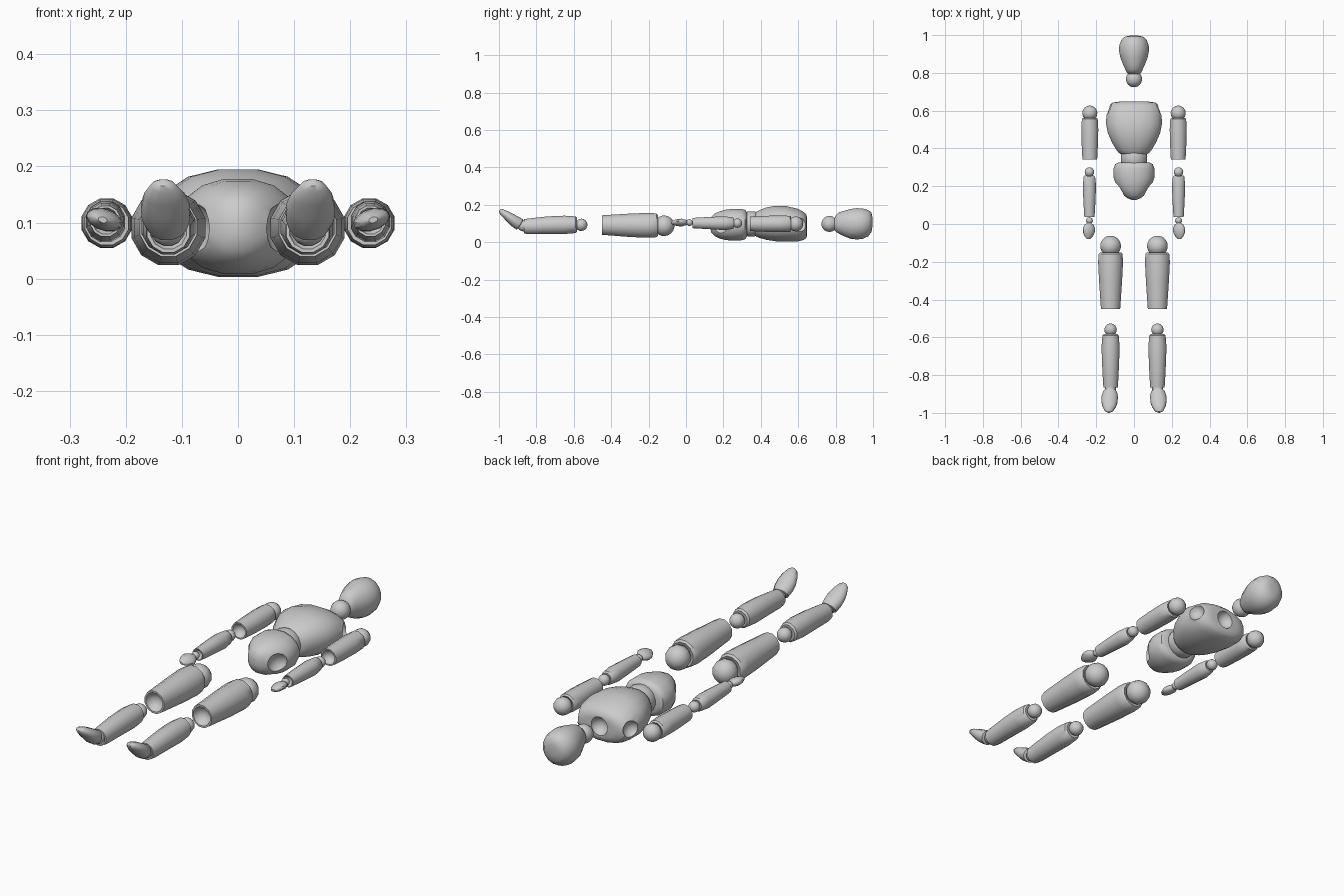
import bpy, bmesh, math
from mathutils import Matrix, Vector


def loft(name, rings, n=12, power=1.0, matrix=None, flip=False):
    """Skin rings (y, half width, z low, z high) along y, capping both ends."""
    bm = bmesh.new()
    loops = []
    k = 1 / math.cos(math.pi / n)
    for y, rx, lo, hi in rings:
        loop = []
        for i in range(n):
            a = 2 * math.pi * (i + 0.5) / n
            c, s = math.cos(a) * k, math.sin(a) * k
            c = math.copysign(abs(c) ** power, c)
            s = math.copysign(abs(s) ** power, s)
            loop.append(bm.verts.new((rx * c, y, (lo + hi) / 2 + s * (hi - lo) / 2)))
        loops.append(loop)
    for a, b in zip(loops, loops[1:]):
        for i in range(n):
            j = (i + 1) % n
            bm.faces.new((a[i], a[j], b[j], b[i]))
    bm.faces.new(loops[0])
    bm.faces.new(loops[-1])
    if matrix:
        bm.transform(matrix)
    if flip:
        bm.transform(Matrix.Scale(-1, 4, Vector((1, 0, 0))))
    bmesh.ops.recalc_face_normals(bm, faces=bm.faces)
    mesh = bpy.data.meshes.new(name)
    bm.to_mesh(mesh)
    bm.free()
    ob = bpy.data.objects.new(name, mesh)
    bpy.context.collection.objects.link(ob)
    return ob


def smooth(ob, angle=42):
    bpy.ops.object.select_all(action='DESELECT')
    ob.select_set(True)
    bpy.context.view_layer.objects.active = ob
    bpy.ops.object.shade_smooth_by_angle(angle=math.radians(angle))


def ball(y, z, r, end=140, steps=7):
    """Rings of a ball joint, starting at its +y pole."""
    out = []
    for i in range(steps + 1):
        a = math.radians(8 + (end - 8) * i / steps)
        q = r * math.sin(a)
        out.append((y + r * math.cos(a), q, z - q, z + q))
    return out


def socket(y, rx, lo, hi, depth):
    """Rings of a hollow cup in the -y end of a limb."""
    z, rz = (lo + hi) / 2, (hi - lo) / 2
    return [(y + depth * d, rx * s, z - rz * s, z + rz * s)
            for s, d in ((0.84, 0), (0.76, 0.4), (0.58, 0.72), (0.33, 0.93), (0.06, 1))]


def carve(ob, spheres):
    """Cut ball sockets out of a part."""
    for centre, r in spheres:
        bpy.ops.mesh.primitive_uv_sphere_add(segments=16, ring_count=10, radius=r, location=centre)
        cutter = bpy.context.object
        cutter.name = "socket_cutter"
        cutter.hide_render = True
        mod = ob.modifiers.new("socket", 'BOOLEAN')
        mod.operation = 'DIFFERENCE'
        mod.solver = 'EXACT'
        mod.object = cutter
        bpy.context.view_layer.objects.active = ob
        bpy.ops.object.modifier_apply(modifier=mod.name)
        bpy.data.objects.remove(cutter)


# Head with its neck ball
neck = ball(0.767, 0.098, 0.043, 130)[::-1]
smooth(loft("head", [
    (0.997, 0.022, 0.085, 0.130), (0.992, 0.048, 0.055, 0.158), (0.975, 0.067, 0.032, 0.172),
    (0.945, 0.078, 0.018, 0.180), (0.915, 0.079, 0.015, 0.182), (0.880, 0.072, 0.018, 0.178),
    (0.845, 0.058, 0.032, 0.168), (0.818, 0.046, 0.046, 0.160), (0.802, 0.038, 0.055, 0.145)]
    + ball(0.767, 0.098, 0.043, 172, 8)[2:], 16))

# Chest with neck and shoulder sockets
chest = loft("chest", [
    (0.648, 0.075, 0.040, 0.130), (0.643, 0.112, 0.022, 0.148), (0.628, 0.132, 0.012, 0.162),
    (0.600, 0.145, 0.005, 0.178), (0.530, 0.148, 0.003, 0.195), (0.480, 0.138, 0.005, 0.195),
    (0.430, 0.116, 0.013, 0.186), (0.395, 0.095, 0.022, 0.172), (0.376, 0.080, 0.030, 0.162),
    (0.368, 0.066, 0.040, 0.155)], 16, 0.9)
carve(chest, [((0, 0.655, 0.088), 0.044),
              ((0.147, 0.612, 0.095), 0.041), ((-0.147, 0.612, 0.095), 0.041)])
smooth(chest)

# Waist joint
smooth(loft("waist", [(0.385, 0.062, 0.038, 0.158), (0.365, 0.070, 0.030, 0.165),
                      (0.335, 0.070, 0.030, 0.165), (0.315, 0.064, 0.036, 0.160)], 16))

# Pelvis with hip sockets
pelvis = loft("pelvis", [
    (0.326, 0.080, 0.030, 0.160), (0.316, 0.100, 0.016, 0.173), (0.295, 0.108, 0.010, 0.178),
    (0.245, 0.108, 0.008, 0.178), (0.212, 0.096, 0.012, 0.174), (0.180, 0.078, 0.020, 0.165),
    (0.152, 0.055, 0.034, 0.152), (0.136, 0.034, 0.050, 0.135), (0.128, 0.012, 0.075, 0.110)],
    16, 0.92)
carve(pelvis, [((s * 0.103, 0.168, 0.090), 0.056) for s in (1, -1)])
smooth(pelvis)

# Limbs: each ball end runs into a tapered body with a cup at the far end
limbs = {
    "upper_arm": (0.234, ball(0.587, 0.098, 0.040), [
        (0.562, 0.036, 0.062, 0.134), (0.556, 0.042, 0.056, 0.141), (0.500, 0.045, 0.055, 0.143),
        (0.420, 0.043, 0.056, 0.141), (0.342, 0.039, 0.060, 0.137)], 0.030),
    "forearm": (0.236, ball(0.275, 0.102, 0.025), [
        (0.257, 0.024, 0.078, 0.126), (0.251, 0.030, 0.071, 0.133), (0.205, 0.035, 0.065, 0.138),
        (0.120, 0.032, 0.070, 0.135), (0.036, 0.027, 0.075, 0.130)], 0.018),
    "thigh": (0.124, ball(-0.117, 0.088, 0.055), [
        (-0.150, 0.055, 0.033, 0.145), (-0.158, 0.063, 0.027, 0.154), (-0.200, 0.066, 0.024, 0.157),
        (-0.300, 0.061, 0.028, 0.153), (-0.449, 0.051, 0.040, 0.144)], 0.038),
    "shin": (0.124, ball(-0.560, 0.093, 0.033), [
        (-0.583, 0.035, 0.056, 0.130), (-0.590, 0.043, 0.049, 0.138), (-0.650, 0.048, 0.044, 0.142),
        (-0.740, 0.045, 0.044, 0.138), (-0.840, 0.040, 0.043, 0.127), (-0.866, 0.038, 0.047, 0.123)],
        0.022),
}
for side, flip in (("right", False), ("left", True)):
    for name, (x, joint, body, depth) in limbs.items():
        rings = joint + body + socket(*body[-1], depth)
        smooth(loft(f"{name}_{side}", rings, 12, 1, Matrix.Translation((x, 0, 0)), flip))

    # Hand: wrist ball and a tilted, flattened paddle
    hand = ball(0, 0, 0.018, 138, 5) + [
        (-0.022, 0.024, -0.014, 0.014), (-0.042, 0.033, -0.019, 0.019), (-0.064, 0.031, -0.017, 0.017),
        (-0.085, 0.021, -0.012, 0.012), (-0.098, 0.008, -0.005, 0.005)]
    place = (Matrix.Translation((0.236, 0.018, 0.105)) @ Matrix.Rotation(math.radians(3), 4, 'Z')
             @ Matrix.Rotation(math.radians(-18), 4, 'Y'))
    smooth(loft(f"hand_{side}", hand, 12, 1, place, flip))

    # Foot: ankle ball and a wedge pointing forward and up
    foot = ball(0, 0, 0.030, 125, 5) + [
        (-0.020, 0.036, -0.036, 0.028), (-0.050, 0.043, -0.036, 0.026), (-0.080, 0.043, -0.030, 0.024),
        (-0.112, 0.036, -0.022, 0.020), (-0.142, 0.022, -0.014, 0.014), (-0.151, 0.009, -0.006, 0.008)]
    place = (Matrix.Translation((0.125, -0.870, 0.088)) @ Matrix.Rotation(math.radians(4), 4, 'Z')
             @ Matrix.Rotation(math.radians(-33), 4, 'X'))
    smooth(loft(f"foot_{side}", foot, 12, 1, place, flip))
